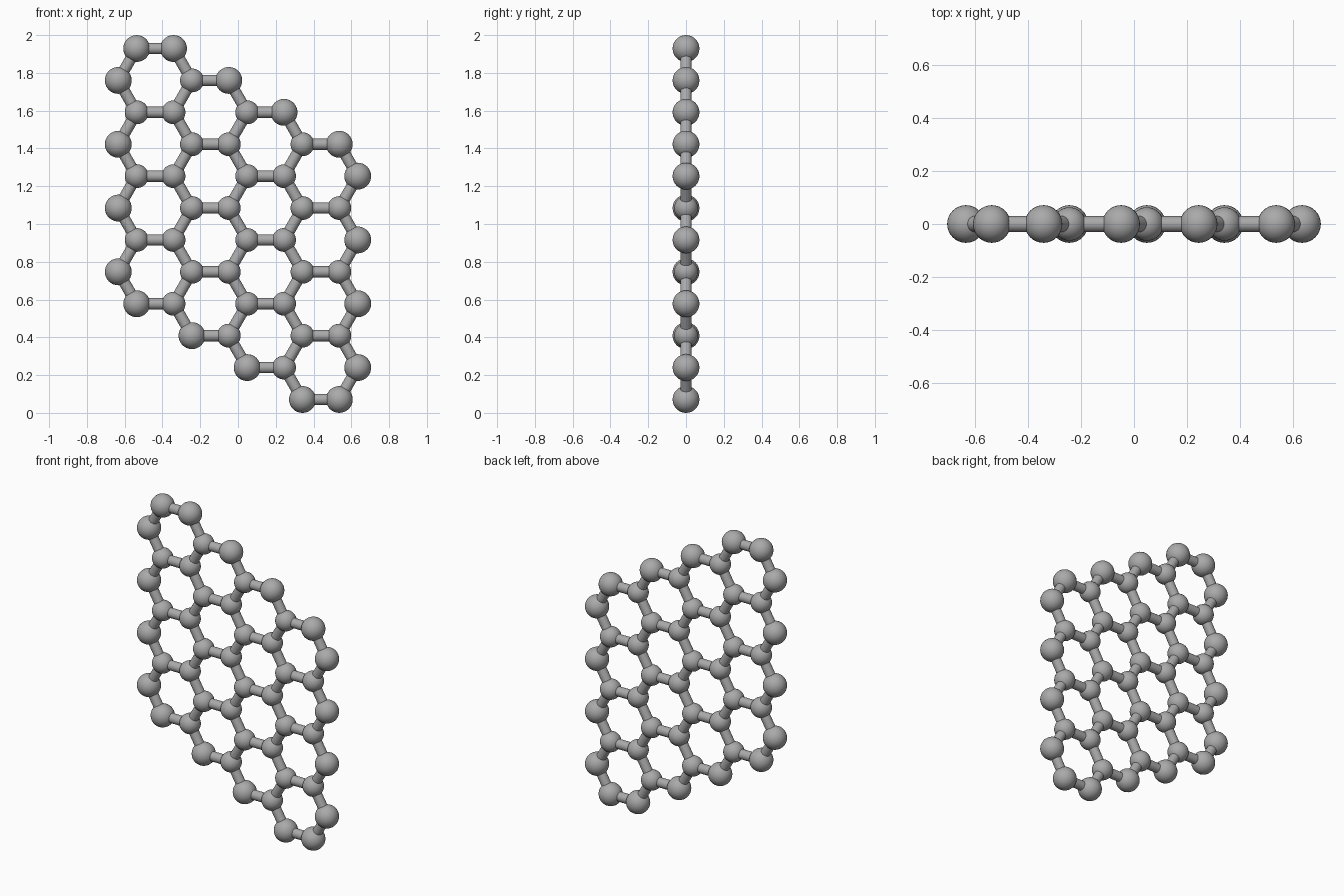
import bpy, bmesh, math
from mathutils import Vector, Matrix

if "Cube" in bpy.data.objects:
    bpy.data.objects.remove(bpy.data.objects["Cube"])

R_EDGE, R_INNER, R_BOND = 0.071, 0.063, 0.030   # rim atoms, inner atoms, bonds
H = (2 - 2 * R_EDGE) / 11                       # half the height of one ring
A = 2 * H / math.sqrt(3)                        # bond length
N = 4                                           # rings per side of the sheet

# Dark grey for the whole sheet
grey = bpy.data.materials.new("dark_grey")
grey.diffuse_color = (0.4, 0.4, 0.4, 1)
grey.use_nodes = True
grey.node_tree.nodes["Principled BSDF"].inputs["Base Color"].default_value = grey.diffuse_color

# Lattice: corners and sides shared by the 4 x 4 sheared honeycomb
atoms, bonds = {}, set()
for i in range(N):
    for j in range(N):
        cx = (i - (N - 1) / 2) * 1.5 * A
        cz = 2 - R_EDGE - H * (1 + 2 * j + i)
        ring = []
        for k in range(6):
            t = k * math.pi / 3
            p = Vector((cx + A * math.cos(t), 0, cz + A * math.sin(t)))
            key = (round(p.x, 3), round(p.z / H, 1))
            key = next((q for q, v in atoms.items() if (v - p).length < 0.01), key)
            atoms.setdefault(key, p)
            ring.append(key)
        for k in range(6):
            bonds.add(tuple(sorted((ring[k], ring[(k + 1) % 6]))))


def finish(name, bm):
    mesh = bpy.data.meshes.new(name)
    bm.to_mesh(mesh)
    bm.free()
    mesh.materials.append(grey)
    for f in mesh.polygons:
        f.use_smooth = True
    ob = bpy.data.objects.new(name, mesh)
    bpy.context.collection.objects.link(ob)


# Atoms: the three-bonded ones inside the sheet are slightly smaller
bm = bmesh.new()
for key, p in atoms.items():
    degree = sum(key in b for b in bonds)
    bmesh.ops.create_uvsphere(bm, u_segments=32, v_segments=16,
                              radius=R_INNER if degree == 3 else R_EDGE,
                              matrix=Matrix.Translation(p))
finish("atoms", bm)

# Bonds: open tubes whose ends are buried in the atoms
bm = bmesh.new()
for k1, k2 in sorted(bonds):
    a, b = atoms[k1], atoms[k2]
    turn = (b - a).to_track_quat('Z', 'Y').to_matrix().to_4x4()
    bmesh.ops.create_cone(bm, cap_ends=False, segments=24, radius1=R_BOND,
                          radius2=R_BOND, depth=A - 2 * R_INNER + 0.03,
                          matrix=Matrix.Translation((a + b) / 2) @ turn)
finish("bonds", bm)
